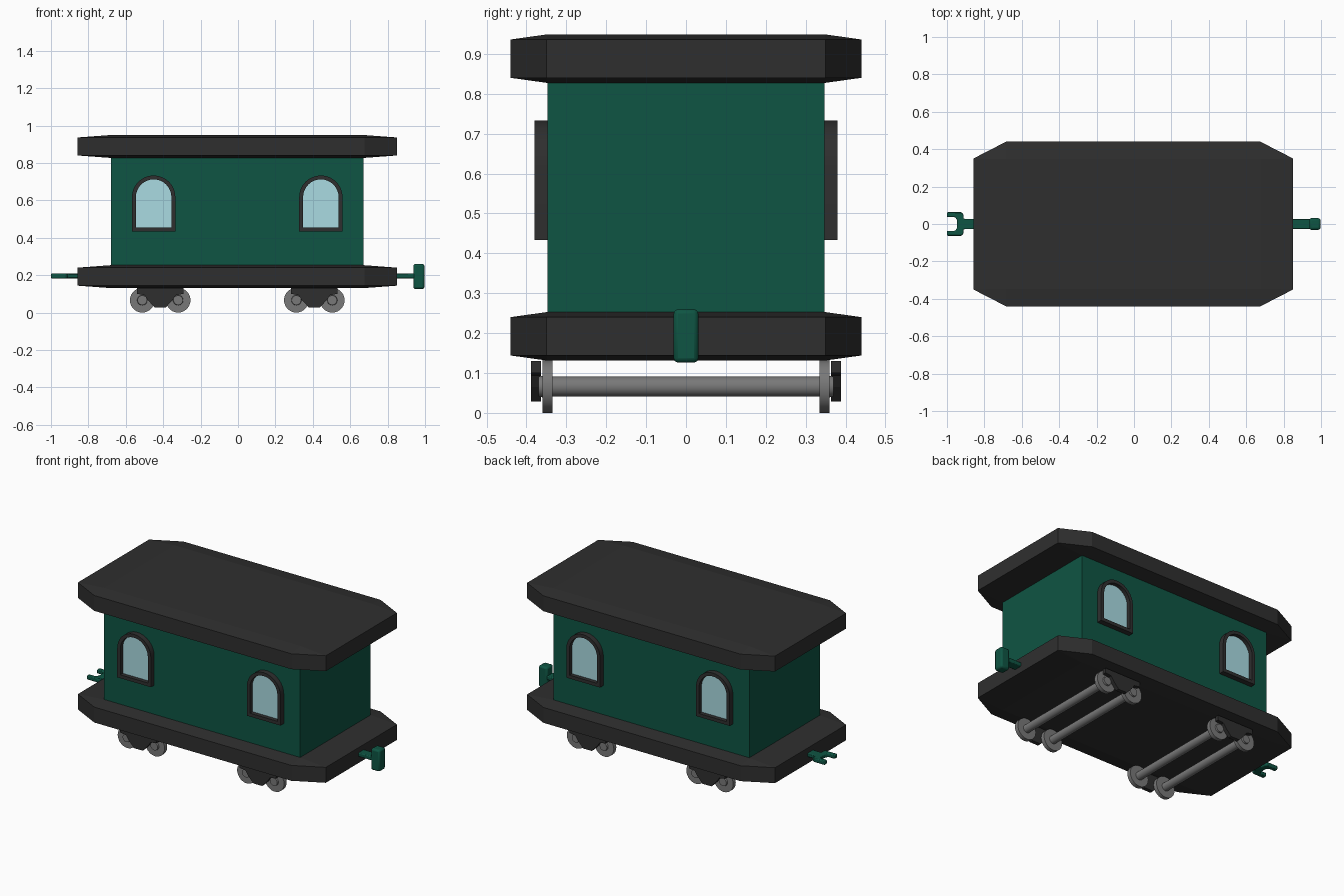
import bpy, bmesh, math
from mathutils import Vector

old = bpy.data.objects.get("Cube")
if old:
    bpy.data.objects.remove(old, do_unlink=True)


def material(name, rgb):
    m = bpy.data.materials.new(name)
    m.use_nodes = True
    m.diffuse_color = (*rgb, 1)
    m.node_tree.nodes["Principled BSDF"].inputs["Base Color"].default_value = (*rgb, 1)
    return m


GREEN = material("dark green", (0.0045, 0.09, 0.056))
BLACK = material("charcoal", (0.028, 0.028, 0.028))
GLASS = material("pale blue glass", (0.40, 0.71, 0.76))
STEEL = material("grey steel", (0.19, 0.19, 0.19))
X0 = -0.004  # middle of the carriage, the couplings differ in length


def finish(name, bm, mat, loc=(0, 0, 0), smooth=False, bevel=0):
    bmesh.ops.recalc_face_normals(bm, faces=bm.faces[:])
    me = bpy.data.meshes.new(name)
    bm.to_mesh(me)
    bm.free()
    me.materials.append(mat)
    ob = bpy.data.objects.new(name, me)
    ob.location = loc
    bpy.context.collection.objects.link(ob)
    if bevel:
        mod = ob.modifiers.new("bevel", "BEVEL")
        mod.width, mod.segments = bevel, 2
    if smooth:
        bpy.ops.object.select_all(action="DESELECT")
        ob.select_set(True)
        bpy.context.view_layer.objects.active = ob
        bpy.ops.object.shade_smooth_by_angle(angle=math.radians(35))
    return ob


def box(name, mat, x, y, z, **kw):
    bm = bmesh.new()
    bmesh.ops.create_cube(bm, size=1)
    for v in bm.verts:
        for i, (lo, hi) in enumerate((x, y, z)):
            v.co[i] = lo if v.co[i] < 0 else hi
    return finish(name, bm, mat, **kw)


def prism(name, mat, points, axis, lo, hi, **kw):
    """Extrude a flat outline along the y or z axis."""
    bm = bmesh.new()
    put = (lambda p: (p[0], lo, p[1])) if axis == "y" else (lambda p: (*p, lo))
    face = bm.faces.new([bm.verts.new(put(p)) for p in points])
    ext = bmesh.ops.extrude_face_region(bm, geom=[face])["geom"]
    move = Vector((0, hi - lo, 0) if axis == "y" else (0, 0, hi - lo))
    bmesh.ops.translate(bm, vec=move, verts=[g for g in ext if isinstance(g, bmesh.types.BMVert)])
    return finish(name, bm, mat, **kw)


def bridge(bm, rings):
    """Join a closed series of equal loops with quads."""
    for a, b in zip(rings, rings[1:]):
        for i in range(len(a)):
            j = (i + 1) % len(a)
            bm.faces.new((a[i], a[j], b[j], b[i]))


def slab(name, z):
    """Eight-sided slab whose borders slope down to a thinner rim."""
    bm = bmesh.new()
    for sx in (-1, 1):
        for sy in (-1, 1):
            for zz, rim in ((z, z + 0.013), (z + 0.122, z + 0.109)):
                bm.verts.new((sx * 0.68, sy * 0.347, zz))
                bm.verts.new((sx * 0.855, sy * 0.35, rim))
                bm.verts.new((sx * 0.68, sy * 0.44, rim))
    bmesh.ops.convex_hull(bm, input=bm.verts[:])
    bmesh.ops.dissolve_limit(bm, angle_limit=0.002, verts=bm.verts[:], edges=bm.edges[:])
    return finish(name, bm, BLACK, loc=(X0, 0, 0))


# Carriage body
slab("deck", 0.131)
slab("roof", 0.827)
box("cabin", GREEN, (-0.676, 0.676), (-0.347, 0.347), (0.24, 0.84), loc=(X0, 0, 0))


# Arched windows
def arch(radius, bottom, spring=0.617, steps=16):
    pts = [(-radius, bottom), (radius, bottom)]
    for i in range(steps + 1):
        a = math.pi * i / steps
        pts.append((radius * math.cos(a), spring + radius * math.sin(a)))
    return pts


def window(x, side, label):
    bm = bmesh.new()
    outer, inner = arch(0.116, 0.434), arch(0.095, 0.455)
    rings = [[bm.verts.new((px, side * y, pz)) for px, pz in pts]
             for pts, y in ((outer, 0.34), (outer, 0.38), (inner, 0.38), (inner, 0.34))]
    bridge(bm, rings + rings[:1])
    finish("window_frame_" + label, bm, BLACK, loc=(x, 0, 0), smooth=True)
    prism("window_glass_" + label, GLASS, arch(0.096, 0.454), "y",
          side * 0.346, side * 0.355, loc=(x, 0, 0))


for side, face in ((-1, "front"), (1, "back")):
    for sx, end in ((-1, "right"), (1, "left")):
        window(X0 + sx * 0.447, side, face + "_" + end)


# Wheelsets turned from one profile, with a side frame at each end
def wheelset(name, x):
    half = [(0.37, 0.025), (0.36, 0.027), (0.36, 0.066), (0.335, 0.066), (0.335, 0.025)]
    profile = [(-y, r) for y, r in half] + half[::-1]
    bm = bmesh.new()
    rings = []
    for y, r in profile:
        angles = [math.tau * i / 28 for i in range(28)]
        rings.append([bm.verts.new((r * math.cos(a), y, r * math.sin(a))) for a in angles])
    bridge(bm, rings)
    bm.faces.new(rings[0])
    bm.faces.new(rings[-1])
    finish(name, bm, STEEL, loc=(x, 0, 0.066), smooth=True)


half_frame = [(0.125, 0.13), (0.125, 0.1), (0.085, 0.094), (0.065, 0.065), (0.03, 0.028)]
frame_outline = half_frame + [(-x, z) for x, z in reversed(half_frame)]
for sx, end in ((-1, "right"), (1, "left")):
    cx = X0 + sx * 0.412
    for k, tag in ((-1, "a"), (1, "b")):
        wheelset("wheelset_" + end + "_" + tag, cx + k * 0.096)
    for side, face in ((-1, "front"), (1, "back")):
        prism("side_frame_" + end + "_" + face, BLACK, frame_outline, "y",
              side * 0.364, side * 0.388, loc=(cx, 0, 0))

# Couplings: an upright block on one end, a fork on the other
box("coupling_bar", GREEN, (0.8, 0.95), (-0.028, 0.028), (0.183, 0.208), bevel=0.005, smooth=True)
box("coupling_block", GREEN, (0.937, 0.997), (-0.031, 0.031), (0.126, 0.26), bevel=0.011, smooth=True)
half_fork = [(-0.8, 0.028), (-0.912, 0.028), (-0.912, 0.053), (-0.922, 0.063), (-1.0, 0.063),
             (-1.0, 0.037), (-0.958, 0.037), (-0.946, 0.022)]
prism("coupling_fork", GREEN, half_fork + [(x, -y) for x, y in reversed(half_fork)],
      "z", 0.183, 0.208, bevel=0.005, smooth=True)
